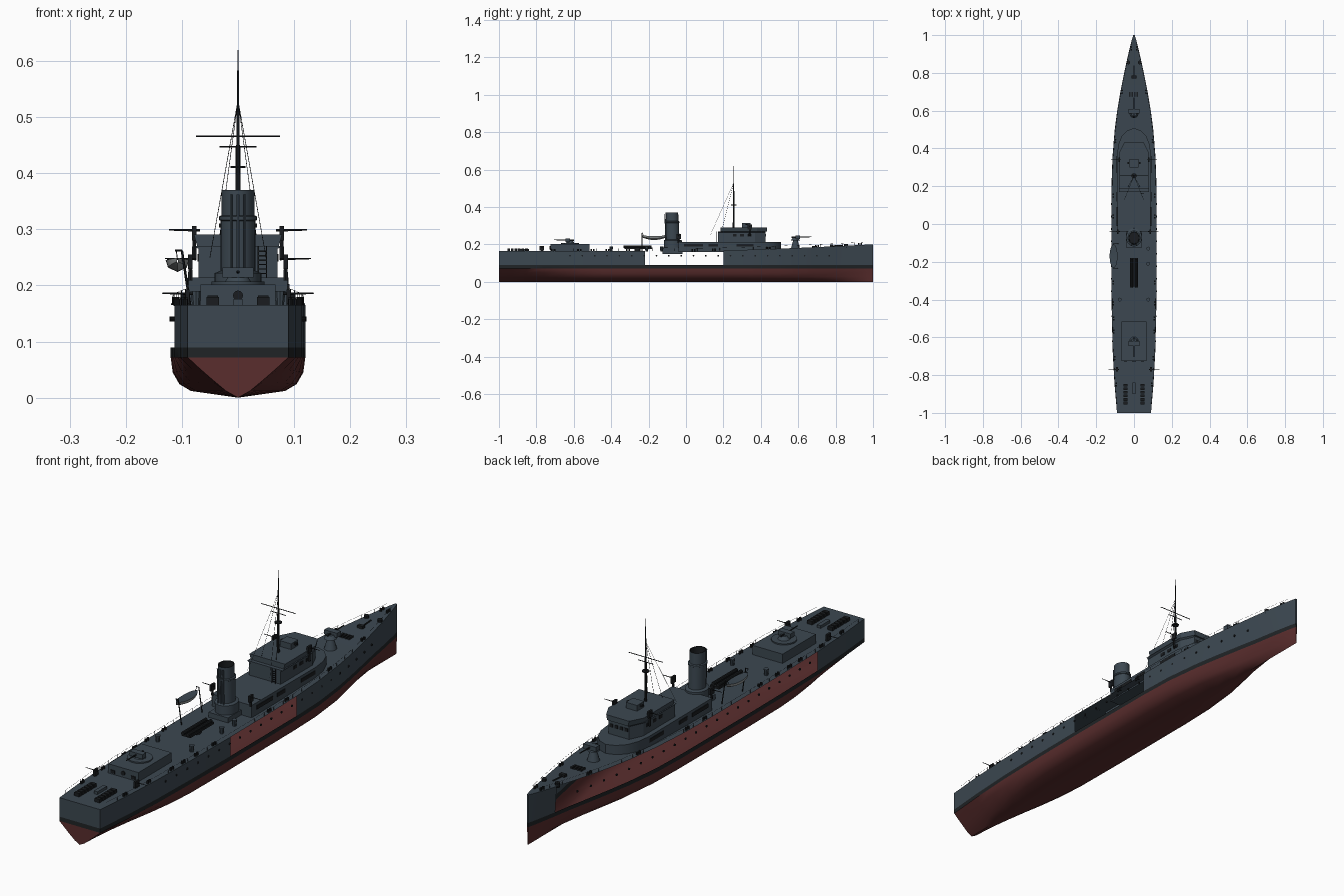
import bpy, bmesh, math
from mathutils import Vector, Matrix

if "Cube" in bpy.data.objects:
    bpy.data.objects.remove(bpy.data.objects["Cube"])


def material(name, rgb):
    m = bpy.data.materials.new(name)
    m.diffuse_color = (*rgb, 1)
    m.use_nodes = True
    m.node_tree.nodes["Principled BSDF"].inputs["Base Color"].default_value = m.diffuse_color
    return m


GREY = material("blue grey paint", (0.045, 0.064, 0.082))
RED = material("antifouling red", (0.10, 0.026, 0.026))
BLACK = material("boot black", (0.014, 0.017, 0.019))
DARK = material("dark fittings", (0.010, 0.012, 0.014))
PALE = material("boat grey", (0.30, 0.32, 0.32))


def finish(name, bm, mats, smooth=True):
    bmesh.ops.recalc_face_normals(bm, faces=bm.faces)
    me = bpy.data.meshes.new(name)
    bm.to_mesh(me)
    bm.free()
    ob = bpy.data.objects.new(name, me)
    bpy.context.collection.objects.link(ob)
    for m in mats:
        me.materials.append(m)
    if smooth:
        bpy.context.view_layer.objects.active = ob
        ob.select_set(True)
        bpy.ops.object.shade_smooth_by_angle(angle=math.radians(35))
        ob.select_set(False)
    return ob


def add_box(bm, x0, x1, y0, y1, z0, z1):
    c = Matrix.Translation(((x0 + x1) / 2, (y0 + y1) / 2, (z0 + z1) / 2))
    bmesh.ops.create_cube(bm, size=1, matrix=c @ Matrix.Diagonal((x1 - x0, y1 - y0, z1 - z0, 1)))


def add_rod(bm, a, b, r, r2=None, n=6):
    a, b = Vector(a), Vector(b)
    d = b - a
    rot = d.to_track_quat('Z', 'Y').to_matrix().to_4x4()
    bmesh.ops.create_cone(bm, cap_ends=True, segments=n, radius1=r, radius2=r if r2 is None else r2,
                          depth=d.length, matrix=Matrix.Translation((a + b) / 2) @ rot)


def add_prism(bm, outline, z0, z1, grow=1.0):
    lo = [bm.verts.new((x, y, z0)) for x, y in outline]
    hi = [bm.verts.new((x * grow, y, z1)) for x, y in outline]
    bm.faces.new(lo)
    bm.faces.new(hi)
    for i in range(len(lo)):
        j = (i + 1) % len(lo)
        bm.faces.new((lo[i], lo[j], hi[j], hi[i]))


def parts(name, mat, boxes=(), rods=()):
    bm = bmesh.new()
    for b in boxes:
        add_box(bm, *b)
    for r in rods:
        add_rod(bm, *r)
    return finish(name, bm, [mat])


def lerp(table, y):
    for (a, va), (b, vb) in zip(table, table[1:]):
        if y <= b:
            return va + (vb - va) * (y - a) / (b - a)
    return table[-1][1]


# Hull shell: keel, bilge, boot stripe, topsides with open plating, deck, transom
BEAM = [(-1, .09), (-.85, .103), (-.67, .113), (-.45, .118), (-.22, .12), (.2, .119), (.35, .114),
        (.5, .102), (.6, .089), (.7, .072), (.8, .052), (.87, .037), (.93, .023), (.97, .013), (1, .004)]
FULL = [(0, 0), (.7, .012), (.87, .024), (.97, .045), (1, .072)]
VEE = [(0, 0), (.24, .012), (.48, .03), (.76, .052), (1, .072)]


def beam(y):
    return lerp(BEAM, y)


def deck_z(y):
    return .165 + .036 * max(0, y) ** 1.5


ys = sorted({b[0] for b in BEAM} | {-.93, -.76, -.56, -.33, -.1, 0, .1})
bm = bmesh.new()
rings = {}
for s in (-1, 1):
    for y in ys:
        b = beam(y)
        f = max(0, min(1, (1 - abs(y)) / .55))
        f = f * f * (3 - 2 * f)
        w = b * (1 - .22 * max(0, min(1, (y - .4) / .4)))
        pts = [(w * (f * p[0] + (1 - f) * q[0]), f * p[1] + (1 - f) * q[1]) for p, q in zip(FULL, VEE)]
        pts += [(w + (b - w) * .15, .089), (b, deck_z(y))]
        rings[s, y] = [bm.verts.new((s * x, y, z)) for x, z in pts]
rule = [0, 0, 0, 0, 1, 2]
for s, gap in ((-1, (-.67, .87)), (1, (-.22, .2))):
    for a, b in zip(ys, ys[1:]):
        for k in range(6):
            if k == 5 and a >= gap[0] - .001 and b <= gap[1] + .001:
                continue
            A, B = rings[s, a], rings[s, b]
            bm.faces.new((A[k], B[k], B[k + 1], A[k + 1])).material_index = rule[k]
for a, b in zip(ys, ys[1:]):
    bm.faces.new((rings[-1, a][6], rings[1, a][6], rings[1, b][6], rings[-1, b][6])).material_index = 2
for y in (-1, 1):
    L, R = rings[-1, y], rings[1, y]
    for k in range(6):
        bm.faces.new((L[k], R[k], R[k + 1], L[k + 1])).material_index = rule[k]
bmesh.ops.remove_doubles(bm, verts=bm.verts, dist=.0002)
finish("hull", bm, [RED, BLACK, GREY])

# Portholes along both sides
ports = []
for s in (-1, 1):
    for i in range(22):
        y = -.62 + i * .066
        x = s * (beam(y) - .004 * max(0, y))
        ports.append(((x - .002, y, .14), (x + .002, y, .14), .0045, None, 8))
parts("portholes", DARK, rods=ports)

# Main deckhouse with rounded front
half = [(.088, -.04), (.09, .36), (.083, .42), (.065, .465), (.035, .495), (0, .508)]
bm = bmesh.new()
add_prism(bm, half + [(-x, y) for x, y in half[-2::-1]], .16, .214)
finish("deckhouse", bm, [GREY])
parts("deckhouse_openings", DARK, [(s * .0885 - .003, s * .0885 + .003, a, b, .188, .203)
      for s in (-1, 1) for a, b in ((-.01, .09), (.12, .17), (.27, .36))])

# Bridge with chamfered front and flared bulwark
half = [(.07, .17), (.07, .37), (.045, .425)]
outline = half + [(-x, y) for x, y in half[::-1]]
bm = bmesh.new()
add_prism(bm, outline, .21, .265)
add_prism(bm, outline, .265, .27, 1.12)
add_prism(bm, [(x * 1.04, .02 + y * .97) for x, y in outline], .27, .291, 1.08)
finish("bridge", bm, [GREY], False)
parts("bridge_windows", DARK, [(-.04 + i * .022, -.026 + i * .022, .423, .427, .243, .256) for i in range(4)]
      + [(s * .07 - .002, s * .07 + .002, y, y + .02, .243, .256) for s in (-1, 1) for y in (.25, .29, .33)])
parts("bridge_ladder", DARK, [(x, x + .002, .162, .165, .214, .27) for x in (.035, .05)]
      + [(.035, .052, .162, .165, .22 + i * .008, .222 + i * .008) for i in range(6)])
parts("director", GREY, [(-.025, .025, .3, .345, .29, .314)])
parts("director_sight", DARK, [(-.034, .034, .318, .328, .303, .31)])

# Mast, yards, lookout and stays
M = .255
parts("mast", DARK, rods=[((0, M, .26), (0, M, .45), .0055, .004, 8), ((0, M, .45), (0, M, .62), .0035, .001),
      ((-.075, M, .466), (.075, M, .466), .0016), ((-.033, M, .447), (.033, M, .447), .0016),
      ((0, M, .409), (0, M, .413), .014, None, 10)])
parts("stays", DARK, rods=[((0, M, .53), (s * x, y, z), .0006, None, 4) for s in (-1, 1)
      for x, y, z in ((.05, .13, .25), (.035, .19, .27))])

# Funnel casing, hollow funnel, bands and pipes
parts("funnel_casing", GREY, [(-.043, .043, -.125, -.02, .15, .185)])
bm = bmesh.new()
prev = None
for r, z in ((.042, .185), (.042, .222), (.031, .226), (.031, .315), (.034, .317), (.034, .323),
             (.029, .325), (.029, .37), (.026, .37), (.026, .30)):
    ring = [bm.verts.new((r * math.cos(t * math.tau / 24), -.07 + r * 1.15 * math.sin(t * math.tau / 24)
            - (z - .2) * .03, z)) for t in range(24)]
    if prev:
        for i in range(24):
            f = bm.faces.new((prev[i], prev[i - 1], ring[i - 1], ring[i]))
            f.material_index = 1 if r == .026 else 0
    prev = ring
bm.faces.new(prev).material_index = 1
finish("funnel", bm, [GREY, DARK])
parts("funnel_pipes", GREY, rods=[((x, -.107, .185), (x, -.112, .362), .003) for x in (-.012, 0, .012)])

# Aft deckhouse and gun platform
parts("aft_deckhouse", GREY, [(-.067, .067, -.725, -.515, .155, .202)])
parts("aft_gun_tub", GREY, rods=[((0, -.62, .202), (0, -.62, .207), .047, None, 24)])
parts("aft_openings", DARK, [(x, x + .018, -.728, -.722, .17, .182) for x in (-.054, .036)],
      [((0, -.729, .182), (0, -.722, .182), .009, None, 12)])


# Deck guns: pedestal, shield, barrel
def deck_gun(name, y, z, d):
    parts(name + "_mount", GREY, [(-.028, .028, min(y, y + d * .025), max(y, y + d * .025), z + .008, z + .026)],
          [((0, y, z), (0, y, z + .015), .024, .014, 12)])
    parts(name + "_barrel", DARK, rods=[((0, y - d * .02, z + .017), (0, y + d * .085, z + .019), .0035, .002, 8)])


deck_gun("aft_gun", -.62, .206, -1)
parts("fore_gun_base", GREY, rods=[((0, .585, .175), (0, .585, .222), .025, .012, 16)])
deck_gun("fore_gun", .585, .222, 1)

# Light guns on each beam
light, posts = [], []
for s in (-1, 1):
    for x, y, z, base in ((.078, .34, .298, .25), (.085, -.04, .247, .214), (.09, -.77, .185, .163)):
        light.append(((s * (x - .01), y, z), (s * (x + .045), y, z + .001), .0022, .0012))
        posts.append((s * x - .004, s * x + .004, y - .012, y + .012, z - .018, z + .008))
        light.append(((s * x, y, base - .005), (s * x, y, z), .005, .003))
parts("light_guns", DARK, posts, light)

# Torpedo mount amidships
parts("tube_mount", DARK, [(-.02, .02, -.33, -.18, .176, .184)],
      [((x, -.335, .188), (x, -.185, .188), .007, None, 10) for x in (-.011, .011)]
      + [((0, -.26, .163), (0, -.26, .18), .016, None, 12)])

# Ship's boat and davits
bm = bmesh.new()
prev = None
for i in range(9):
    t = i / 4 - 1
    w = .02 * (1 - t * t) ** .6 + .001
    ring = [bm.verts.new((-.108 + w * a, -.17 + t * .066, .245 + .004 * t * t - h * (1 - .5 * t * t)))
            for a, h in ((-1, 0), (-.8, .013), (0, .021), (.8, .013), (1, 0))]
    if prev:
        for k in range(4):
            bm.faces.new((prev[k], prev[k + 1], ring[k + 1], ring[k])).material_index = 0
        bm.faces.new((prev[0], prev[4], ring[4], ring[0])).material_index = 1
    prev = ring
finish("boat", bm, [PALE, GREY])
parts("davits", DARK, rods=[r for y in (-.235, -.105) for r in (
      ((-.085, y, .163), (-.1, y, .262), .0022), ((-.1, y, .262), (-.112, y, .262), .0018),
      ((-.11, y, .262), (-.108, -.17 + (y + .17) * .85, .247), .0008))])

# Stern depth charge racks
parts("charge_racks", DARK, [(s * .045 - .011, s * .045 + .011, y, y + .014, .163, .179)
      for s in (-1, 1) for y in [-.955 + i * .019 for i in range(6)]])
parts("stern_capstan", GREY, [(-.008, .008, -.9, -.84, .16, .176)])

# Foredeck gear: locker row, windlass, bollards, vents
parts("foredeck_lockers", DARK, [(x, x + .008, .675, .7, .18, .193) for x in (-.027, -.014, -.001, .012)])
parts("windlass", DARK, [(-.012, .012, .77, .785, .185, .2)],
      [((0, .78, .192), (0, .84, .196), .003)] + [((s * .03, .855, .185), (s * .03, .855, .203), .01, None, 10)
       for s in (-1, 1)])
bol = []
for s in (-1, 1):
    for y in (-.85, -.71, -.57, -.5, -.42, -.31, .04, .15, .44, .7, .93):
        for d in (-.007, .007):
            x = s * (beam(y) - .009)
            bol.append(((x, y + d, deck_z(y) - .002), (x, y + d, deck_z(y) + .011), .0045, None, 8))
parts("bollards", DARK, rods=bol)
parts("vents", GREY, rods=[((s * .075, y, .163), (s * .075, y, .19), .007, .01, 10)
      for s, y in ((1, -.21), (-1, -.4), (1, -.4), (1, -.13))])

# Guard rails along the deck edge
rails = []
for s in (-1, 1):
    p = [(s * (beam(y) - .003), y, deck_z(y)) for y in [-.96 + i * .06 for i in range(33)]]
    for a, b in zip(p, p[1:]):
        rails.append((a, (a[0], a[1], a[2] + .014), .0006, None, 4))
        rails.append(((a[0], a[1], a[2] + .014), (b[0], b[1], b[2] + .014), .0004, None, 3))
parts("guard_rails", DARK, rods=rails)
